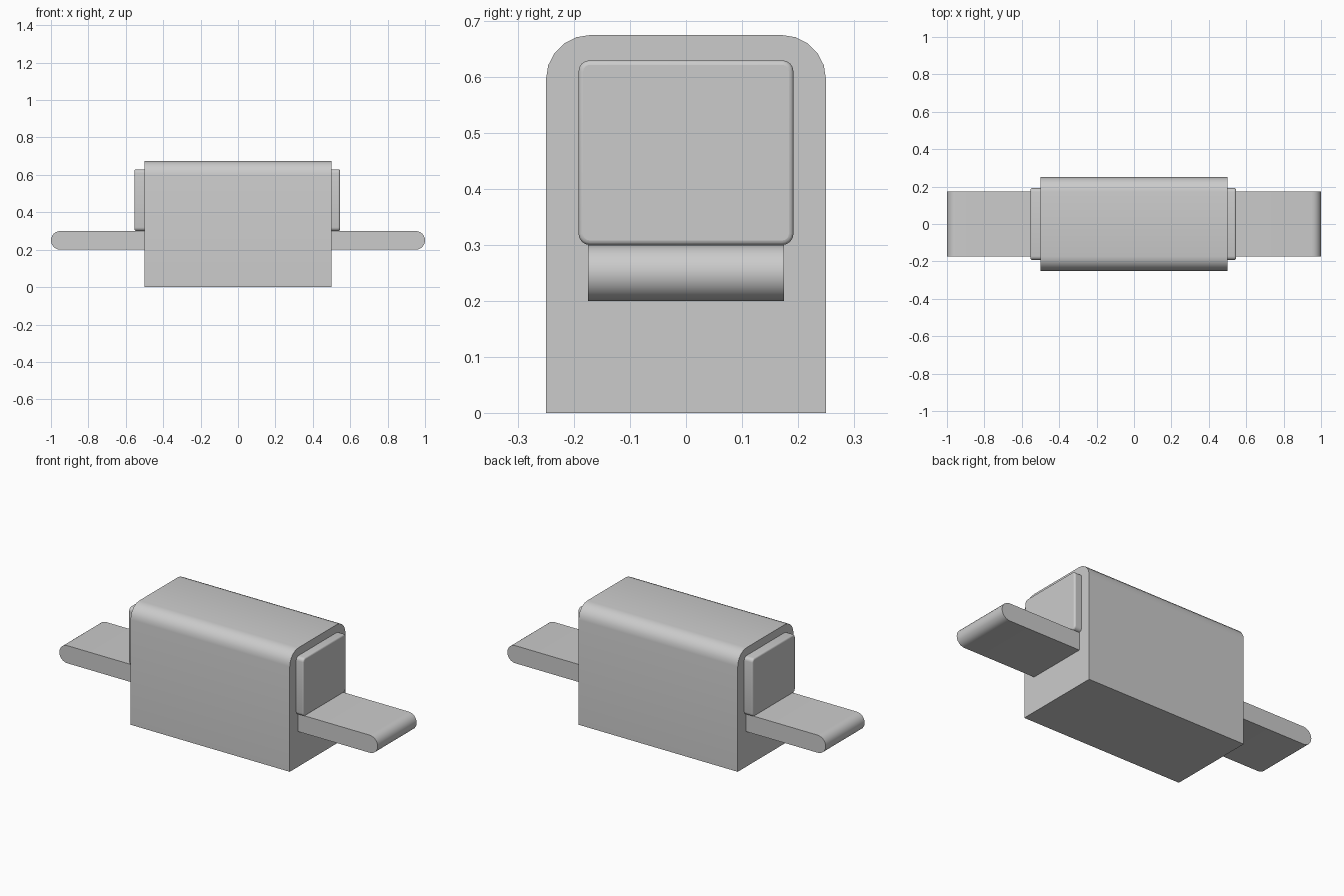
import bpy, bmesh, math

if "Cube" in bpy.data.objects:
    bpy.data.objects.remove(bpy.data.objects["Cube"])


def arc(cx, cy, r, a0, a1, n):
    """Points of an arc from angle a0 to a1 in degrees."""
    return [(cx + r * math.cos(math.radians(a0 + (a1 - a0) * i / n)),
             cy + r * math.sin(math.radians(a0 + (a1 - a0) * i / n)))
            for i in range(n + 1)]


def prism(name, start, vector):
    """Extrude a flat outline of 3D points along a vector."""
    bm = bmesh.new()
    face = bm.faces.new([bm.verts.new(p) for p in start])
    ext = bmesh.ops.extrude_face_region(bm, geom=[face])
    moved = [g for g in ext["geom"] if isinstance(g, bmesh.types.BMVert)]
    bmesh.ops.translate(bm, verts=moved, vec=vector)
    bmesh.ops.recalc_face_normals(bm, faces=bm.faces)
    mesh = bpy.data.meshes.new(name)
    bm.to_mesh(mesh)
    bm.free()
    obj = bpy.data.objects.new(name, mesh)
    bpy.context.collection.objects.link(obj)
    return obj


def smooth(obj):
    bpy.ops.object.select_all(action='DESELECT')
    bpy.context.view_layer.objects.active = obj
    obj.select_set(True)
    bpy.ops.object.shade_smooth_by_angle(angle=math.radians(35))


# Main housing: flat base, rounded upper edges
R = 0.078
outline = ([(-0.25, 0), (0.25, 0)] + arc(0.25 - R, 0.675 - R, R, 0, 90, 5)
           + arc(-0.25 + R, 0.675 - R, R, 90, 180, 5))
smooth(prism("housing", [(-0.5, y, z) for y, z in outline], (1.0, 0, 0)))

# Inner block, showing as a raised pad on each end
r, hw, lo, hi = 0.02, 0.192, 0.30, 0.63
pad = (arc(hw - r, hi - r, r, 0, 90, 4) + arc(-hw + r, hi - r, r, 90, 180, 4)
       + arc(-hw + r, lo + r, r, 180, 270, 4) + arc(hw - r, lo + r, r, 270, 360, 4))
block = prism("inner_block", [(-0.553, y, z) for y, z in pad], (1.098, 0, 0))
bevel = block.modifiers.new("soft_rim", 'BEVEL')
bevel.width = 0.008
bevel.segments = 3
bevel.limit_method = 'ANGLE'
bevel.angle_limit = math.radians(50)
smooth(block)

# Flat terminal tabs with fully rounded tips
for side, label in ((-1, "left"), (1, "right")):
    tab = [(0.48, 0.20)] + arc(0.95, 0.25, 0.05, -90, 90, 12) + [(0.48, 0.30)]
    smooth(prism(label + "_tab", [(side * x, -0.175, z) for x, z in tab], (0, 0.35, 0)))
